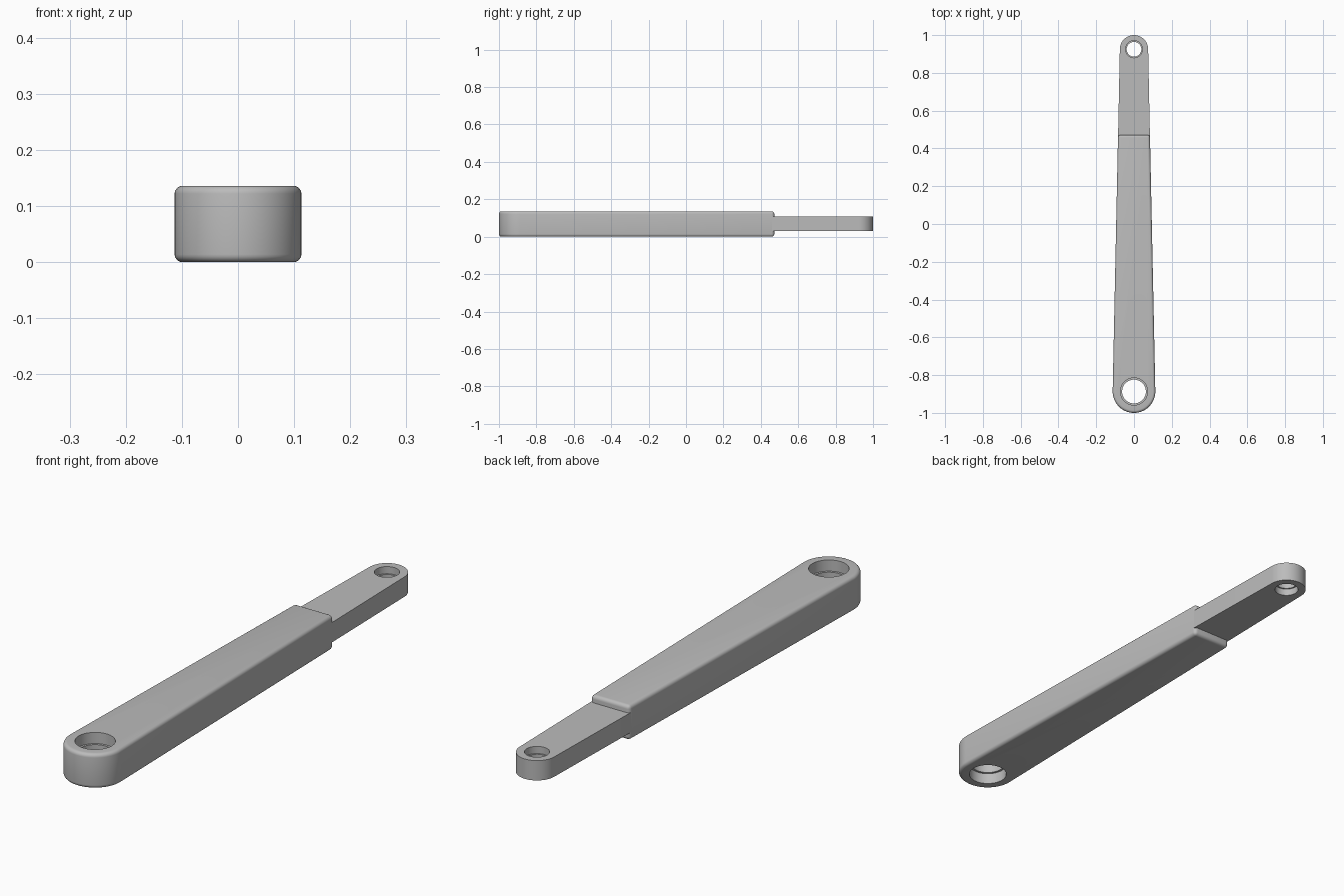
import bpy, bmesh, math

cube = bpy.data.objects.get("Cube")
if cube:
    bpy.data.objects.remove(cube)

BIG_Y, BIG_R = -0.887, 0.113
TIP_Y, TIP_R = 0.925, 0.075
HEIGHT, BODY_END = 0.136, 0.472
BAR_LOW, BAR_HIGH = 0.03, 0.108

grey = bpy.data.materials.new("satin_grey")
grey.use_nodes = True
colour = (0.5, 0.5, 0.5, 1)
grey.diffuse_color = colour
grey.node_tree.nodes["Principled BSDF"].inputs["Base Color"].default_value = colour


def arc(y, r, start, end, steps=32):
    """Points of a circular arc centred on the arm's axis."""
    angles = [start + (end - start) * i / steps for i in range(steps + 1)]
    return [(r * math.cos(a), y + r * math.sin(a)) for a in angles]


def half_width(y):
    """Tapered half width of the arm at a given y."""
    return BIG_R + (TIP_R - BIG_R) * (y - BIG_Y) / (TIP_Y - BIG_Y)


def prism(name, outline, low, high):
    bm = bmesh.new()
    face = bm.faces.new([bm.verts.new((x, y, low)) for x, y in outline])
    up = bmesh.ops.extrude_face_region(bm, geom=[face])["geom"]
    verts = [v for v in up if isinstance(v, bmesh.types.BMVert)]
    bmesh.ops.translate(bm, verts=verts, vec=(0, 0, high - low))
    bmesh.ops.recalc_face_normals(bm, faces=bm.faces)
    mesh = bpy.data.meshes.new(name)
    bm.to_mesh(mesh)
    bm.free()
    mesh.materials.append(grey)
    obj = bpy.data.objects.new(name, mesh)
    bpy.context.collection.objects.link(obj)
    return obj


def apply(obj, kind, **settings):
    mod = obj.modifiers.new(kind.title(), kind)
    for key, value in settings.items():
        setattr(mod, key, value)
    bpy.context.view_layer.objects.active = obj
    bpy.ops.object.modifier_apply(modifier=mod.name)


def drill(obj, y, radius, low, high):
    cutter = prism("hole_cutter", arc(y, radius, 0, math.tau, 64)[:-1], low, high)
    cutter.hide_render = True
    apply(obj, "BOOLEAN", operation="DIFFERENCE", solver="EXACT", object=cutter)
    bpy.data.objects.remove(cutter)


def stepped_hole(obj, y, wide, narrow, low, high, depth):
    """Through hole with a wider recess on both faces."""
    drill(obj, y, narrow, low - 0.1, high + 0.1)
    drill(obj, y, wide, high - depth, high + 0.1)
    drill(obj, y, wide, low - 0.1, low + depth)


# Thick sleeve with a round pivot end and softened edges
w = half_width(BODY_END)
sleeve = prism("arm_sleeve",
               arc(BIG_Y, BIG_R, math.pi, math.tau) + [(w, BODY_END), (-w, BODY_END)],
               0, HEIGHT)
apply(sleeve, "BEVEL", width=0.014, segments=5, limit_method="ANGLE",
      angle_limit=math.radians(40))
stepped_hole(sleeve, BIG_Y, 0.072, 0.063, 0, HEIGHT, 0.044)

# Thin bar reaching out of the sleeve
root = BODY_END - 0.1
w = half_width(root) - 0.0005
bar = prism("arm_bar", [(-w, root), (w, root)] + arc(TIP_Y, TIP_R, 0, math.pi),
            BAR_LOW, BAR_HIGH)
stepped_hole(bar, TIP_Y, 0.045, 0.039, BAR_LOW, BAR_HIGH, 0.028)

for obj in (sleeve, bar):
    bpy.ops.object.select_all(action="DESELECT")
    obj.select_set(True)
    bpy.context.view_layer.objects.active = obj
    bpy.ops.object.shade_smooth_by_angle(angle=math.radians(35))
